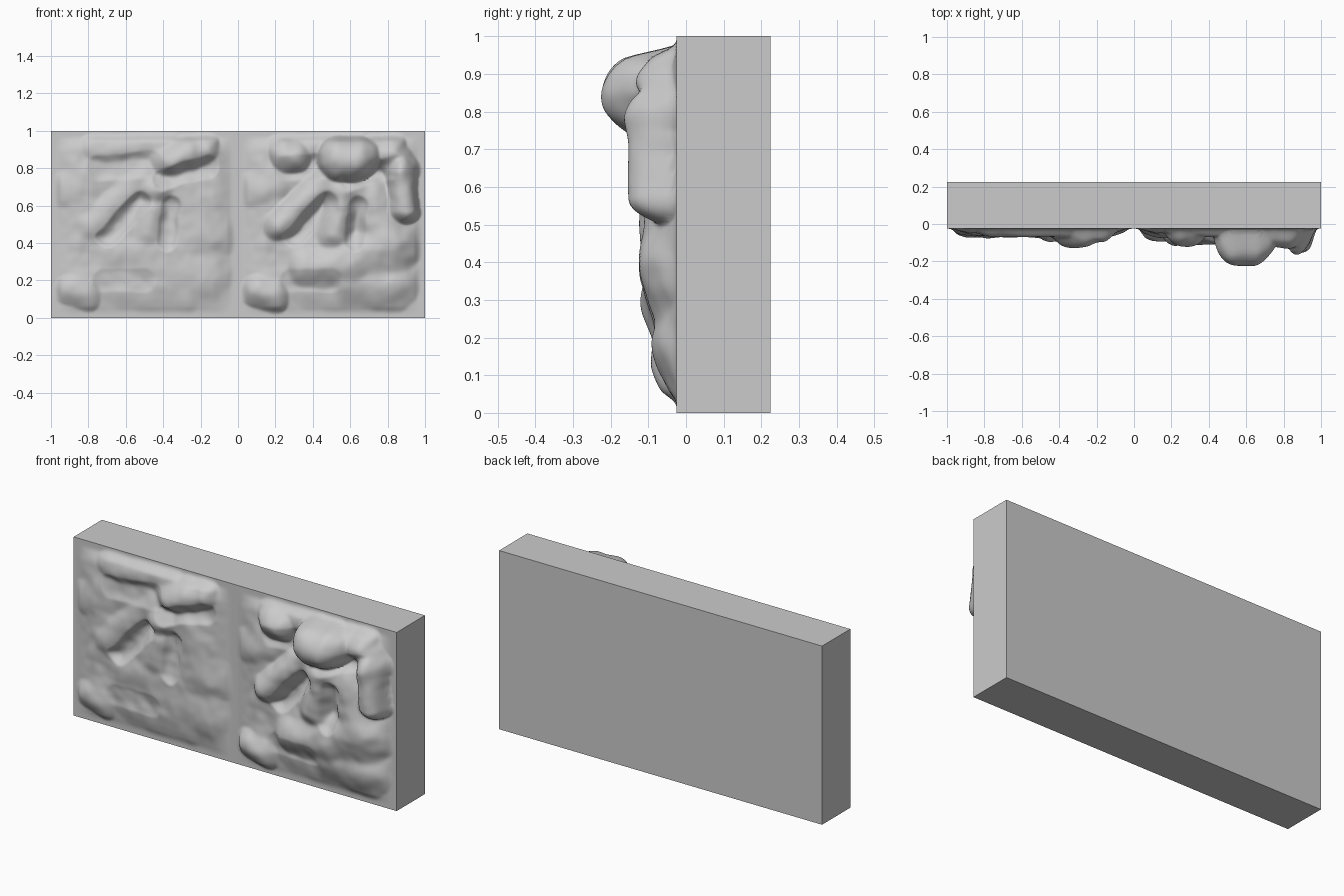
import bpy, bmesh, math
from mathutils import Vector, noise

if "Cube" in bpy.data.objects:
    bpy.data.objects.remove(bpy.data.objects["Cube"])

FRONT, BACK, N = -0.025, 0.225, 120

stone = bpy.data.materials.new("grey stone")
stone.diffuse_color = (0.6, 0.6, 0.6, 1)
stone.use_nodes = True
stone.node_tree.nodes["Principled BSDF"].inputs["Base Color"].default_value = stone.diffuse_color

# Rounded strokes of relief: start u,v, end u,v, radius, depth, sharpness
SHARED = [
    (.22, .49, .50, .77, .10, .046, 1.1),   # diagonal ridge
    (.24, .90, .62, .92, .09, .044, 1.0),   # top ridge
    (.60, .83, .82, .90, .10, .074, 1.1),   # shoulder
    (.66, .84, .72, .87, .12, .088, 1.2),
    (.55, .69, .58, .70, .10, .066, 1.0),   # chest
    (.52, .46, .54, .57, .10, .052, 1.1),   # belly
    (.70, .70, .82, .44, .18, .044, 1.3),   # right flank
    (.10, .68, .22, .79, .12, .034, 1.3),   # left lumps
    (.13, .60, .18, .40, .14, .020, 1.6),
    (.32, .34, .60, .37, .14, .040, 1.4),   # lower folds
    (.55, .27, .82, .24, .17, .038, 1.4),
    (.11, .15, .19, .13, .10, .046, 1.2),   # foot
    (.38, .16, .72, .14, .13, .024, 1.5),
]
DEEP = [
    (.55, .845, .63, .845, .128, .198, .5),  # large round mass
    (.82, .87, .87, .80, .105, .105, .9),    # arm at the right
    (.87, .78, .89, .58, .085, .128, .7),
    (.26, .86, .30, .86, .100, .098, .8),    # small round mass
    (.22, .49, .49, .75, .100, .085, 1.0),   # diagonal ridge
    (.55, .67, .60, .69, .130, .100, 1.0),   # chest
    (.52, .45, .56, .58, .120, .092, 1.2),   # belly
    (.70, .62, .80, .42, .170, .085, 1.3),   # right flank
    (.37, .27, .60, .28, .130, .084, 1.0),   # thigh
    (.60, .33, .82, .36, .170, .088, 1.3),
    (.60, .20, .82, .18, .160, .062, 1.4),
    (.11, .14, .19, .12, .100, .062, 1.1),   # foot
    (.14, .68, .22, .72, .110, .040, 1.3),
]
# Hollows beside the ridges
HOLLOWS = [
    (.30, .43, .48, .62, .055, .028, 1),
    (.26, .80, .54, .82, .07, .014, 1),
    (.60, .74, .84, .81, .06, .022, 1),
    (.62, .40, .64, .60, .05, .022, 1),
    (.28, .20, .50, .20, .06, .010, 1),
]


def stroke(u, v, s):
    """Height of one rounded stroke at u, v."""
    u0, v0, u1, v1, r, depth, power = s
    du, dv = u1 - u0, v1 - v0
    t = ((u - u0) * du + (v - v0) * dv) / (du * du + dv * dv)
    t = min(1, max(0, t))
    d = math.hypot(u - u0 - t * du, v - v0 - t * dv) / r
    return depth * (1 - d * d) ** power if d < 1 else 0


def smooth(a, b, x):
    t = min(1, max(0, (x - a) / (b - a)))
    return t * t * (3 - 2 * t)


def wobble(u, v, f, k):
    return noise.noise(Vector((u * f, v * f, k)))


def relief(u, v, strokes):
    edge = min(u, 1 - u, v, 1 - v)
    # uneven outlines
    a = u + .014 * wobble(u, v, 7, 3.1) + .006 * wobble(u, v, 16, 5.2)
    b = v + .014 * wobble(u, v, 7, 8.7) + .006 * wobble(u, v, 16, 9.4)
    n = wobble(u, v, 8, 1.3) + .5 * wobble(u, v, 17, 2.3)
    # ground fades softly towards rounded panel corners
    fade = smooth(.0, .16, u) * smooth(.02, .14, 1 - u) * smooth(.0, .2, v) * smooth(.02, .12, 1 - v)
    base = (.029 + .008 * n) * fade
    h = (base ** 4 + sum(stroke(a, b, s) ** 4 for s in strokes)) ** .25
    cut = sum(stroke(a, b, s) for s in HOLLOWS)
    h -= cut * (1 - smooth(.08, .14, h))
    h *= 1 + .08 * n * (1 - smooth(.10, .15, h))
    return max(0, h) * smooth(.005, .06, edge)


def panel(name, x0, strokes):
    bm = bmesh.new()
    # carved front face
    rows = []
    for j in range(N + 1):
        v = j / N
        rows.append([bm.verts.new((x0 + i / N, FRONT - relief(i / N, v, strokes), v))
                     for i in range(N + 1)])
    for j in range(N):
        for i in range(N):
            bm.faces.new((rows[j][i], rows[j][i + 1], rows[j + 1][i + 1], rows[j + 1][i]))
    # block sides and back
    border = [e for e in bm.edges if e.is_boundary]
    out = bmesh.ops.extrude_edge_only(bm, edges=border)["geom"]
    for vert in (g for g in out if isinstance(g, bmesh.types.BMVert)):
        vert.co.y = BACK
    bmesh.ops.holes_fill(bm, edges=[e for e in bm.edges if e.is_boundary], sides=0)
    bmesh.ops.recalc_face_normals(bm, faces=bm.faces[:])
    me = bpy.data.meshes.new(name)
    bm.to_mesh(me)
    bm.free()
    me.materials.append(stone)
    ob = bpy.data.objects.new(name, me)
    bpy.context.collection.objects.link(ob)
    bpy.ops.object.select_all(action='DESELECT')
    ob.select_set(True)
    bpy.context.view_layer.objects.active = ob
    bpy.ops.object.shade_smooth_by_angle(angle=math.radians(70))


panel("shallow_relief_block", -1.0, SHARED)
panel("deep_relief_block", 0.0, SHARED + DEEP)
